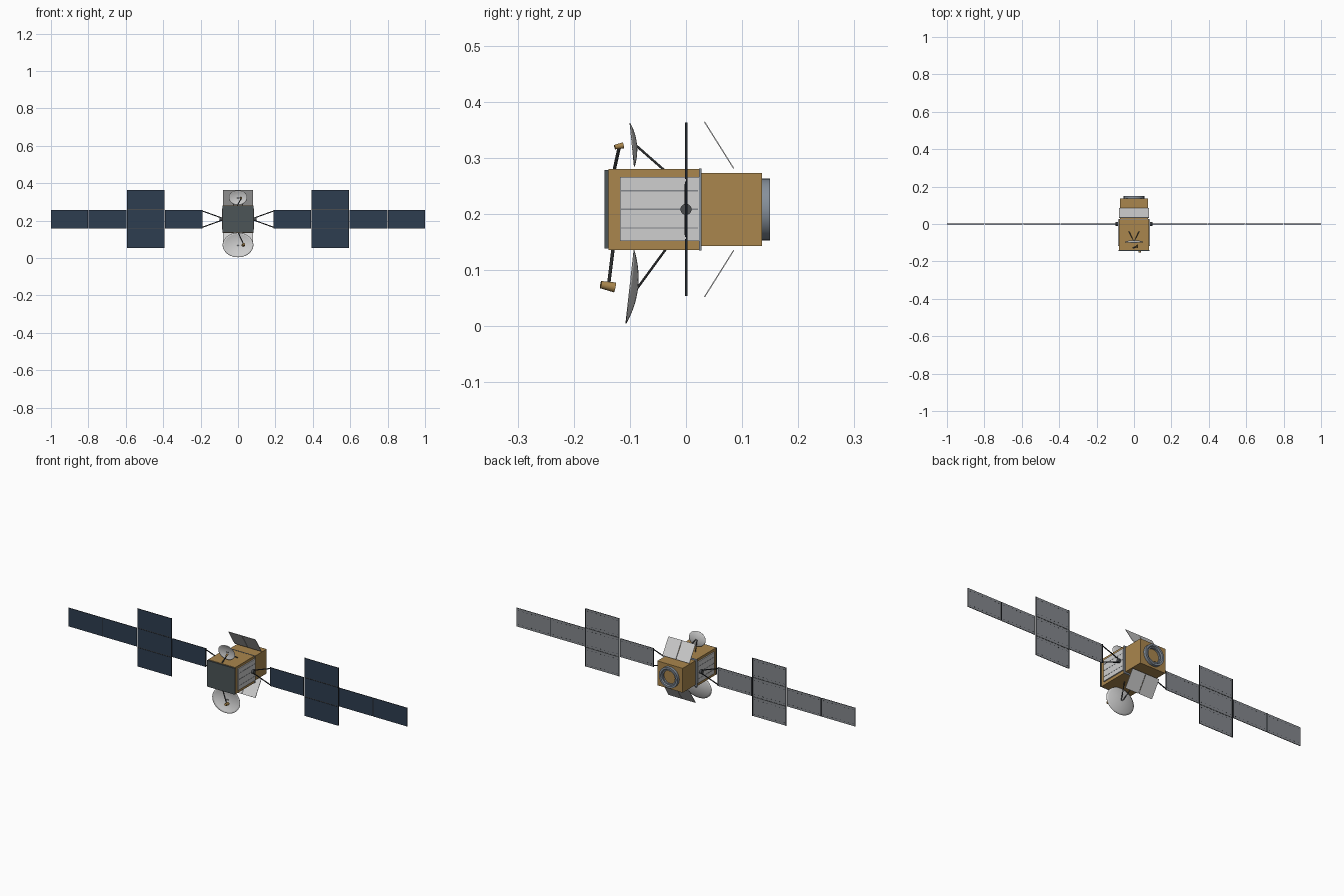
import bpy, bmesh
from math import pi, cos, sin, atan2
from mathutils import Vector, Matrix

cube = bpy.data.objects.get("Cube")
if cube:
    bpy.data.objects.remove(cube, do_unlink=True)


def material(name, *rgb):
    m = bpy.data.materials.new(name)
    m.use_nodes = True
    m.diffuse_color = (*rgb, 1)
    bsdf = next(n for n in m.node_tree.nodes if n.type == 'BSDF_PRINCIPLED')
    bsdf.inputs["Base Color"].default_value = (*rgb, 1)
    return m


GOLD = material("gold foil", .40, .24, .075)
WHITE = material("radiator white", .62, .62, .62)
BLUE = material("solar cell blue", .027, .047, .08)
BACK = material("panel back grey", .23, .245, .265)
SLATE = material("slate shield", .072, .09, .095)
STEEL = material("blue grey steel", .24, .28, .33)
STRUT = material("strut grey", .07, .075, .08)
DARK = material("dark edge", .015, .018, .022)
CZ = 0.208          # height of the body axis


def finish(name, bm, mats, smooth=False):
    bmesh.ops.recalc_face_normals(bm, faces=bm.faces)
    me = bpy.data.meshes.new(name)
    bm.to_mesh(me)
    bm.free()
    ob = bpy.data.objects.new(name, me)
    bpy.context.collection.objects.link(ob)
    for m in mats:
        me.materials.append(m)
    if smooth:
        bpy.ops.object.select_all(action='DESELECT')
        ob.select_set(True)
        bpy.context.view_layer.objects.active = ob
        bpy.ops.object.shade_smooth_by_angle()
    return ob


def add_box(bm, x, y, z):
    """Add a box from three (low, high) ranges."""
    mid = Vector([(a + b) / 2 for a, b in (x, y, z)])
    size = [abs(b - a) for a, b in (x, y, z)]
    bmesh.ops.create_cube(bm, size=1, matrix=Matrix.Translation(mid) @ Matrix.Diagonal((*size, 1)))


def box(name, x, y, z, mat):
    bm = bmesh.new()
    add_box(bm, x, y, z)
    return finish(name, bm, [mat])


def rod(name, a, b, r1, mat, r2=None, sides=10):
    """Cylinder or cone running from a to b."""
    a, b = Vector(a), Vector(b)
    bm = bmesh.new()
    turn = (b - a).to_track_quat('Z', 'Y').to_matrix().to_4x4()
    bmesh.ops.create_cone(bm, cap_ends=True, segments=sides, radius1=r1,
                          radius2=r1 if r2 is None else r2, depth=(b - a).length,
                          matrix=Matrix.Translation((a + b) / 2) @ turn)
    return finish(name, bm, [mat], True)


# Body
box("front_body", (-.08, .08), (-.138, .023), (.136, .28), GOLD)
box("rear_body", (-.075, .075), (.028, .135), (.143, .273), GOLD)
box("front_shield", (-.083, .083), (-.145, -.138), (.138, .278), SLATE)
box("body_divider", (-.084, .084), (.023, .028), (.135, .281), STEEL)

# Engine ring: lathed cross-section around the body axis
bm = bmesh.new()
profile = [(.055, .134), (.055, .15), (.045, .15), (.041, .144), (.035, .144), (.035, .134)]
verts = [bm.verts.new((r, y, CZ)) for r, y in profile]
edges = [bm.edges.new((verts[i], verts[i + 1])) for i in range(len(verts) - 1)]
for v in verts:
    v.co.z = 0
bmesh.ops.spin(bm, geom=verts + edges, axis=(0, 1, 0), cent=(0, 0, 0), angle=2 * pi, steps=40)
bmesh.ops.remove_doubles(bm, verts=bm.verts, dist=1e-5)
bmesh.ops.translate(bm, verts=bm.verts, vec=(0, 0, CZ))
finish("rear_ring", bm, [STEEL], True)
rod("rear_cap", (0, .134, CZ), (0, .137, CZ), .03, GOLD, sides=32)

# Side radiators, seams and wing bosses
for s, side in ((1, "left"), (-1, "right")):
    box(f"{side}_radiator", (s * .079, s * .086), (-.118, .023), (.152, .266), WHITE)
    bm = bmesh.new()
    for z in (.175, CZ, .241):
        add_box(bm, (s * .085, s * .0868), (-.116, .021), (z - .0012, z + .0012))
    finish(f"{side}_radiator_seams", bm, [BACK])
    rod(f"{side}_wing_boss", (s * .078, 0, CZ), (s * .098, 0, CZ), .01, STRUT, sides=16)

# Slanted flaps above and below the rear body, two leaves each
for up, label in ((1, "upper"), (-1, "lower")):
    run, rise = -.052, .083 * up
    length = Vector((run, rise)).length
    for s, side in ((1, "left"), (-1, "right")):
        ob = box(f"{label}_{side}_flap", (s * .001, s * .08), (0, length), (-.001, .001), WHITE)
        ob.data.transform(Matrix.Translation((0, .085, CZ + .073 * up))
                          @ Matrix.Rotation(atan2(rise, run), 4, 'X'))


# Oval dish: bowl opening to the front, tilted about x
def dish(name, center, rx, rz, depth, tilt):
    bm = bmesh.new()
    n, rings = 40, 8
    pole = bm.verts.new((0, depth, 0))
    prev = None
    for k in range(1, rings + 1):
        t = k / rings
        ring = [bm.verts.new((rx * t * cos(2 * pi * i / n), depth * (1 - t * t),
                              rz * t * sin(2 * pi * i / n))) for i in range(n)]
        for i in range(n):
            j = (i + 1) % n
            bm.faces.new((prev[i], prev[j], ring[j], ring[i]) if prev
                         else (pole, ring[j], ring[i]))
        prev = ring
    bmesh.ops.transform(bm, matrix=Matrix.Translation(center) @ Matrix.Rotation(tilt, 4, 'X'),
                        verts=bm.verts)
    ob = finish(name, bm, [WHITE], True)
    mod = ob.modifiers.new("thickness", 'SOLIDIFY')
    mod.thickness = .0015
    mod.offset = 0


dish("upper_dish", (0, -.096, .323), .049, .039, .008, .10)
dish("lower_dish", (0, -.1, .07), .082, .066, .014, -.11)

# Dish struts, feed arms and feed horns
for s, side in ((1, "left"), (-1, "right")):
    rod(f"upper_{side}_strut", (s * .027, -.04, .279), (s * .003, -.089, .322), .0022, STRUT)
    rod(f"lower_{side}_strut", (s * .027, -.036, .137), (s * .003, -.088, .066), .0022, STRUT)
rod("upper_feed_arm", (-.005, -.128, .278), (.017, -.119, .319), .003, STRUT)
rod("upper_feed_horn", (.018, -.127, .319), (.015, -.112, .322), .004, GOLD, .0055, 16)
rod("lower_feed_arm", (0, -.13, .138), (.03, -.138, .073), .003, STRUT)
rod("lower_feed_horn", (.032, -.152, .074), (.028, -.127, .069), .0065, GOLD, .009, 16)


# Solar panel: blue front, grey back, dark edges and rows of small fasteners
def solar_panel(name, x0, x1, z0, z1):
    bm = bmesh.new()
    add_box(bm, (x0, x1), (-.0015, .0015), (z0, z1))
    bm.normal_update()
    for f in bm.faces:
        f.material_index = 0 if f.normal.y < -.5 else 1 if f.normal.y > .5 else 2
    for i in range(8):
        x = x0 + (x1 - x0) * (i + .5) / 8
        for z in (z0 + .012, z1 - .012):
            start = len(bm.faces)
            add_box(bm, (x - .0025, x + .0025), (.001, .002), (z - .0012, z + .0012))
            bm.faces.ensure_lookup_table()
            for f in bm.faces[start:]:
                f.material_index = 2
    finish(name, bm, [BLUE, BACK, DARK])


LOW, HIGH = .159, .258
for s, side in ((1, "left"), (-1, "right")):
    for i, x in enumerate((.19, .393, .597, .801)):
        a, b = sorted((s * x, s * (x + .199)))
        solar_panel(f"{side}_panel_{i + 1}", a, b, LOW, HIGH)
        if i == 1:
            solar_panel(f"{side}_panel_top", a, b, HIGH + .004, .363)
            solar_panel(f"{side}_panel_bottom", a, b, .054, LOW - .004)
            for z in (LOW - .002, HIGH + .002):
                box(f"{side}_cross_hinge", (a, b), (.0005, .0025), (z - .002, z + .002), STRUT)
    # Dark rails on the back of the panel joints
    for x, z0, z1 in ((.191, LOW, HIGH), (.394, .054, .363), (.592, .054, .363), (.798, LOW, HIGH)):
        box(f"{side}_rail", (s * x - .002, s * x + .002), (0, .003), (z0, z1), DARK)
    # Yoke joining the wing to the body
    for v, label in ((1, "upper"), (-1, "lower")):
        rod(f"{side}_{label}_yoke", (s * .086, 0, CZ + v * .006),
            (s * .192, 0, CZ + v * .044), .0028, DARK)
